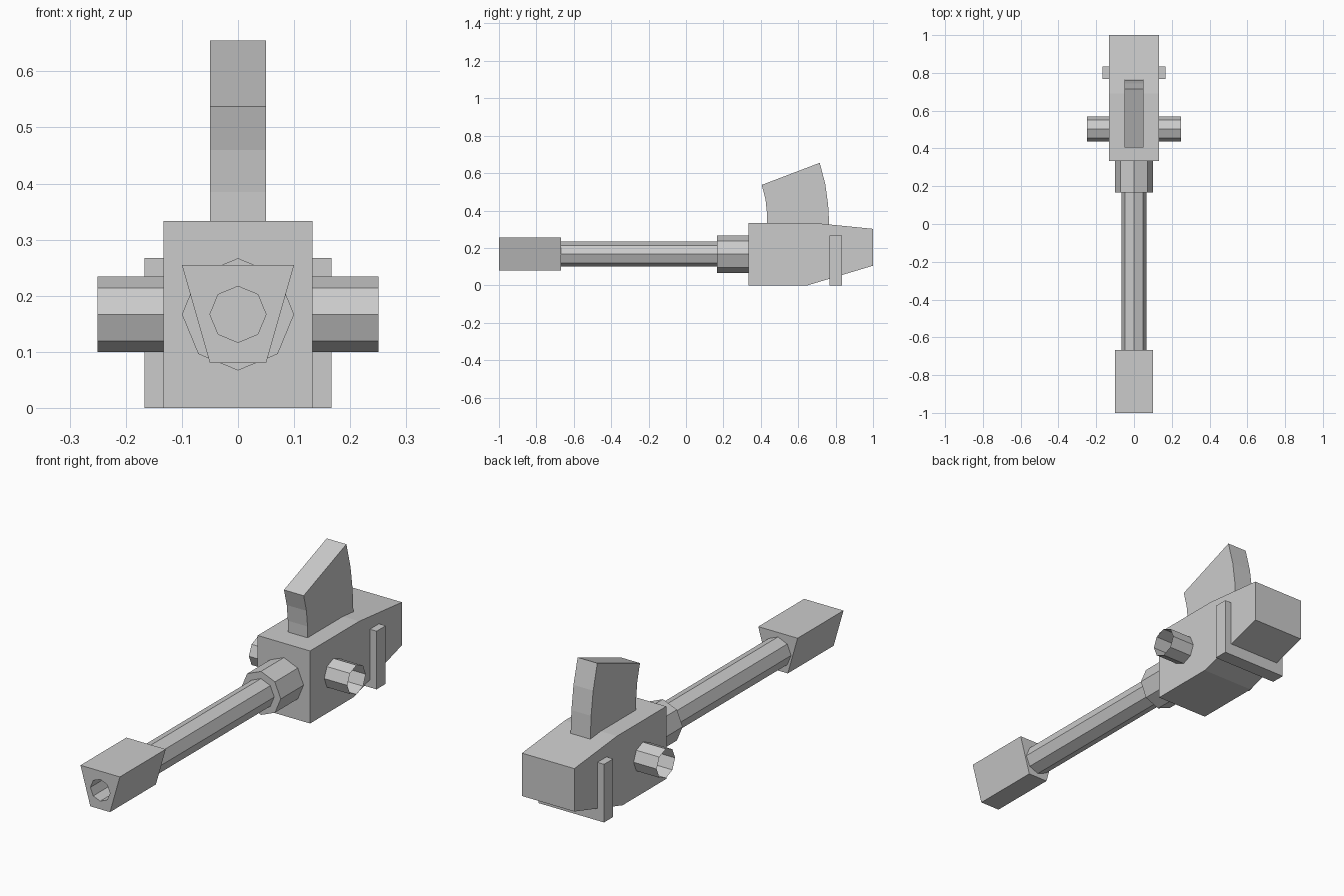
import bpy, bmesh, math

if "Cube" in bpy.data.objects:
    bpy.data.objects.remove(bpy.data.objects["Cube"])

Z_AXIS = 0.167  # height of the barrel axis


def make_object(name, bm):
    bmesh.ops.recalc_face_normals(bm, faces=bm.faces)
    mesh = bpy.data.meshes.new(name)
    bm.to_mesh(mesh)
    bm.free()
    obj = bpy.data.objects.new(name, mesh)
    bpy.context.collection.objects.link(obj)
    return obj


def extrude(name, points, axis, start, end, caps=True):
    """Sweep a 2D profile along x (points are y,z) or along y (points are x,z)."""
    def place(p, t):
        return (t, p[0], p[1]) if axis == 'X' else (p[0], t, p[1])
    bm = bmesh.new()
    a = [bm.verts.new(place(p, start)) for p in points]
    b = [bm.verts.new(place(p, end)) for p in points]
    n = len(points)
    for i in range(n):
        j = (i + 1) % n
        bm.faces.new((a[i], a[j], b[j], b[i]))
    if caps:
        bm.faces.new(a)
        bm.faces.new(b)
    return make_object(name, bm)


def octagon(radius, centre):
    return [(centre + radius * math.cos(i * math.pi / 4),
             Z_AXIS + radius * math.sin(i * math.pi / 4)) for i in range(8)]


# Receiver body with tapered rear
extrude("receiver", [(0.333, 0), (0.65, 0), (1.0, 0.105), (1.0, 0.302),
                     (0.69, 0.333), (0.333, 0.333)], 'X', -0.133, 0.133)

# Strap crossing the rear of the receiver
extrude("rear_strap", [(0.767, 0), (0.833, 0), (0.833, 0.267), (0.767, 0.267)],
        'X', -0.167, 0.167)

# Curved magazine on top
extrude("magazine", [(0.433, 0.30), (0.433, 0.385), (0.425, 0.46), (0.405, 0.537),
                     (0.715, 0.655), (0.745, 0.54), (0.76, 0.43), (0.767, 0.30)],
        'X', -0.05, 0.05)

# Open tubular side mounts
for side, label in ((-1, "left"), (1, "right")):
    mount = extrude("side_mount_" + label, octagon(0.067, 0.503), 'X',
                    side * 0.133, side * 0.25, caps=False)
    # face the tube walls outwards
    bm = bmesh.new()
    bm.from_mesh(mount.data)
    face = next(iter(bm.faces))
    c = face.calc_center_median()
    if face.normal.y * (c.y - 0.503) + face.normal.z * (c.z - Z_AXIS) < 0:
        bmesh.ops.reverse_faces(bm, faces=bm.faces)
    bm.to_mesh(mount.data)
    bm.free()

# Barrel and its collar
extrude("barrel_collar", octagon(0.1, 0), 'Y', 0.167, 0.333)
extrude("barrel", octagon(0.067, 0), 'Y', -0.667, 0.167)

# Tapered muzzle block with an octagonal bore
muzzle = extrude("muzzle_block", [(-0.1, 0.255), (0.1, 0.255), (0.05, 0.08), (-0.05, 0.08)],
                 'Y', -1.0, -0.667)
cutter = extrude("bore_cutter", octagon(0.05, 0), 'Y', -1.1, -0.69)
cutter.hide_render = True
cutter.hide_set(True)
bore = muzzle.modifiers.new("bore", 'BOOLEAN')
bore.operation = 'DIFFERENCE'
bore.solver = 'EXACT'
bore.object = cutter
